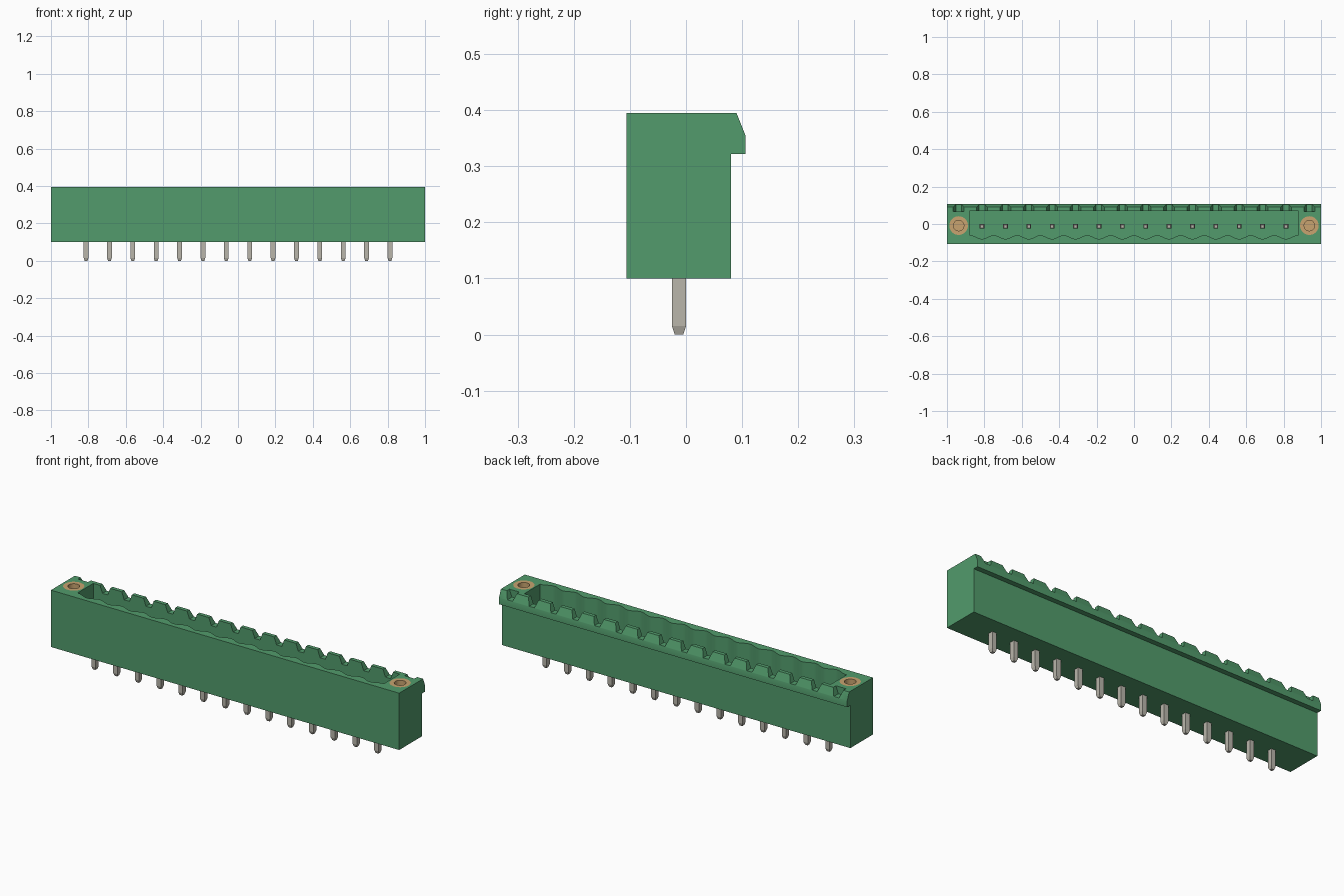
import bpy, bmesh, math
from mathutils import Matrix

cube = bpy.data.objects.get("Cube")
if cube:
    bpy.data.objects.remove(cube, do_unlink=True)

PITCH, PINS, PIN_Y = 0.125, 14, -0.0125
TOP, BASE, FLOOR = 0.395, 0.10, 0.17
INSERT_X = PITCH * (PINS + 1) / 2
pin_xs = [(i - (PINS - 1) / 2) * PITCH for i in range(PINS)]


def material(name, rgb):
    m = bpy.data.materials.new(name)
    m.use_nodes = True
    m.diffuse_color = (*rgb, 1)
    bsdf = m.node_tree.nodes["Principled BSDF"]
    bsdf.inputs["Base Color"].default_value = (*rgb, 1)
    bsdf.inputs["Roughness"].default_value = 0.6
    return m


green = material("green plastic", (0.085, 0.33, 0.15))
tin = material("tinned metal", (0.49, 0.47, 0.41))
brass = material("brass", (0.58, 0.37, 0.16))


def loft(bm, rings):
    """Skin a stack of matching point rings into a closed solid."""
    loops = [[bm.verts.new(p) for p in r] for r in rings]
    n = len(loops[0])
    for a, b in zip(loops, loops[1:]):
        for i in range(n):
            j = (i + 1) % n
            bm.faces.new((a[i], a[j], b[j], b[i]))
    bm.faces.new(loops[0][::-1])
    bm.faces.new(loops[-1])


def finish(bm, name, mat):
    bmesh.ops.recalc_face_normals(bm, faces=bm.faces[:])
    mesh = bpy.data.meshes.new(name)
    bm.to_mesh(mesh)
    bm.free()
    mesh.materials.append(mat)
    ob = bpy.data.objects.new(name, mesh)
    bpy.context.collection.objects.link(ob)
    return ob


def cut(target, bm):
    """Subtract a temporary solid from the target and bake the result."""
    cutter = finish(bm, "cutter", green)
    cutter.hide_render = True
    mod = target.modifiers.new("cut", "BOOLEAN")
    mod.operation, mod.solver, mod.object = "DIFFERENCE", "EXACT", cutter
    graph = bpy.context.evaluated_depsgraph_get()
    mesh = bpy.data.meshes.new_from_object(target.evaluated_get(graph))
    target.modifiers.clear()
    target.data = mesh
    bpy.data.objects.remove(cutter, do_unlink=True)


def circle(x, y, z, r, n=32):
    return [(x + r * math.cos(i * math.tau / n), y + r * math.sin(i * math.tau / n), z)
            for i in range(n)]


# Housing: side profile with the rear latch lip, extruded along x
side = [(-0.106, BASE), (0.08, BASE), (0.08, 0.322), (0.106, 0.322),
        (0.106, 0.355), (0.09, TOP), (-0.106, TOP)]
bm = bmesh.new()
loft(bm, [[(x, y, z) for y, z in side] for x in (-1, 1)])
housing = finish(bm, "housing", green)

# Socket cavity with a scalloped front wall
half, steps = PITCH * PINS / 2, PINS * 12
outline = [(0.88, 0.07), (-0.88, 0.07), (-0.88, -0.06)]
for i in range(steps + 1):
    x = -half + 2 * half * i / steps
    outline.append((x, -0.07 + 0.01 * math.cos(math.tau * i / 12)))
outline.append((0.88, -0.06))
bm = bmesh.new()
loft(bm, [[(x, y, z) for x, y in outline] for z in (FLOOR, TOP + 0.05)])
cut(housing, bm)

# Tapered notches along the rear wall
bm = bmesh.new()
for x in pin_xs + [-INSERT_X, INSERT_X]:
    notch = [(-0.015, 0.357), (0.015, 0.357), (0.029, TOP), (0.029, TOP + 0.02),
             (-0.029, TOP + 0.02), (-0.029, TOP)]
    loft(bm, [[(x + dx, y, z) for dx, z in notch] for y in (0.068, 0.13)])
cut(housing, bm)

# Bores for the threaded inserts
bm = bmesh.new()
for x in (-INSERT_X, INSERT_X):
    loft(bm, [circle(x, PIN_Y + 0.004, z, 0.05) for z in (0.25, TOP + 0.05)])
cut(housing, bm)


def shade(ob):
    bpy.ops.object.select_all(action="DESELECT")
    ob.select_set(True)
    bpy.context.view_layer.objects.active = ob
    bpy.ops.object.shade_smooth_by_angle(angle=math.radians(30))


shade(housing)

# Threaded inserts: brass cups with a blind hole
for x, label in ((-INSERT_X, "right"), (INSERT_X, "left")):
    bm = bmesh.new()
    cup = [(0.25, 0.05), (TOP, 0.05), (TOP, 0.028), (0.28, 0.028)]
    loft(bm, [circle(x, PIN_Y + 0.004, z, r) for z, r in cup])
    shade(finish(bm, label + "_threaded_insert", brass))

# Contact pins: square section, tapered at both ends
stations = [(0, 0.0075), (0.015, 0.0125), (0.285, 0.0125), (0.30, 0.008)]
for i, x in enumerate(pin_xs):
    bm = bmesh.new()
    loft(bm, [[(x + sx * h, PIN_Y + sy * h, z)
               for sx, sy in ((-1, -1), (1, -1), (1, 1), (-1, 1))] for z, h in stations])
    finish(bm, f"contact_pin_{i + 1}", tin)
